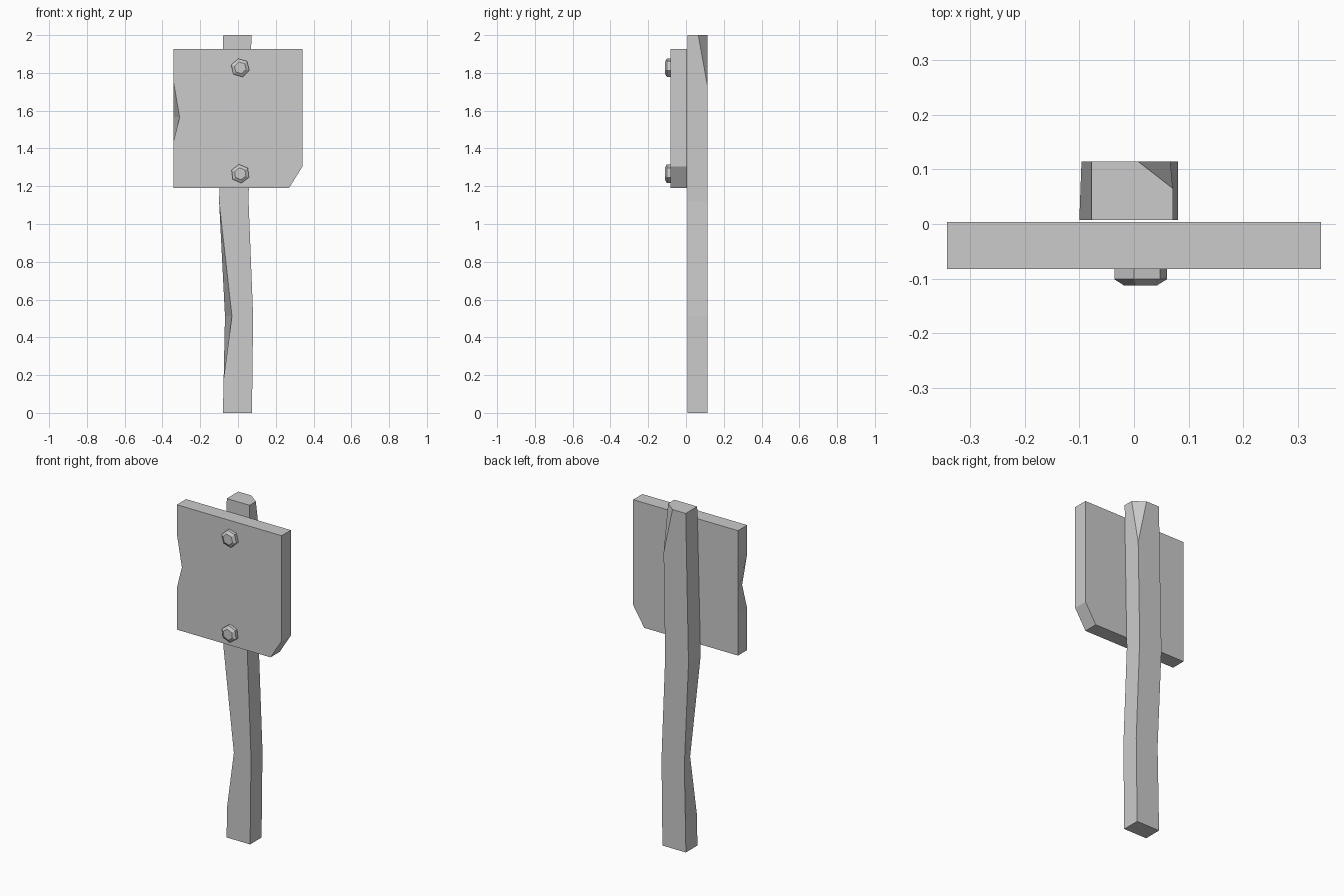
import bpy, bmesh, math
from mathutils import Vector

if "Cube" in bpy.data.objects:
    bpy.data.objects.remove(bpy.data.objects["Cube"])


def loft(name, rings, cut=None):
    """Skin a stack of equal-length point rings, cap both ends, optionally slice."""
    bm = bmesh.new()
    loops = [[bm.verts.new(p) for p in ring] for ring in rings]
    n = len(loops[0])
    for a, b in zip(loops, loops[1:]):
        for i in range(n):
            j = (i + 1) % n
            bm.faces.new((a[i], a[j], b[j], b[i]))
    bm.faces.new(loops[0][::-1])
    bm.faces.new(loops[-1])
    if cut:
        co, no = cut
        geom = bm.verts[:] + bm.edges[:] + bm.faces[:]
        bmesh.ops.bisect_plane(bm, geom=geom, plane_co=co, plane_no=no, clear_outer=True)
        bmesh.ops.holes_fill(bm, edges=[e for e in bm.edges if e.is_boundary])
    bmesh.ops.recalc_face_normals(bm, faces=bm.faces)
    mesh = bpy.data.meshes.new(name)
    bm.to_mesh(mesh)
    bm.free()
    obj = bpy.data.objects.new(name, mesh)
    bpy.context.collection.objects.link(obj)
    return obj


# Crooked post: z, left x, right x, front-left x (chipped edge at mid height)
YF, YB = 0.007, 0.114
levels = [
    (0.0, -0.079, 0.074, -0.079),
    (0.175, -0.076, 0.076, -0.077),
    (0.513, -0.069, 0.080, -0.032),
    (1.12, -0.096, 0.056, -0.100),
    (2.0, -0.078, 0.071, -0.078),
]
rings = [[(fl, YF, z), (r, YF, z), (r, YB, z), (l, YB, z)] for z, l, r, fl in levels]
# Split-off corner at the top back right of the post
a, b, c = Vector((0.008, YB, 2)), Vector((0.071, 0.065, 2)), Vector((0.066, YB, 1.73))
normal = (b - a).cross(c - a).normalized()
if normal.x < 0:
    normal.negate()
loft("post", rings, (a, normal))

# Sign board: clipped lower corner, chip on the front left edge
def board_outline(y, chip_x):
    pts = [(-0.342, 1.19), (0.27, 1.19), (0.342, 1.305), (0.342, 1.927),
           (-0.342, 1.927), (-0.342, 1.757), (chip_x, 1.566), (-0.342, 1.434)]
    return [(x, y, z) for x, z in pts]

loft("sign_board", [board_outline(-0.082, -0.309), board_outline(0.004, -0.342)])

# Hexagonal bolt heads with bevelled fronts
def hexagon(x, y, z, radius, turn):
    angles = [math.radians(turn + 60 * i) for i in range(6)]
    return [(x + radius * math.cos(t), y, z + radius * math.sin(t)) for t in angles]

for name, z, turn in (("bolt_top", 1.827, 104), ("bolt_bottom", 1.266, 97)):
    loft(name, [hexagon(0.012, y, z, r, turn)
                for y, r in ((-0.078, 0.05), (-0.101, 0.05), (-0.112, 0.032))])
